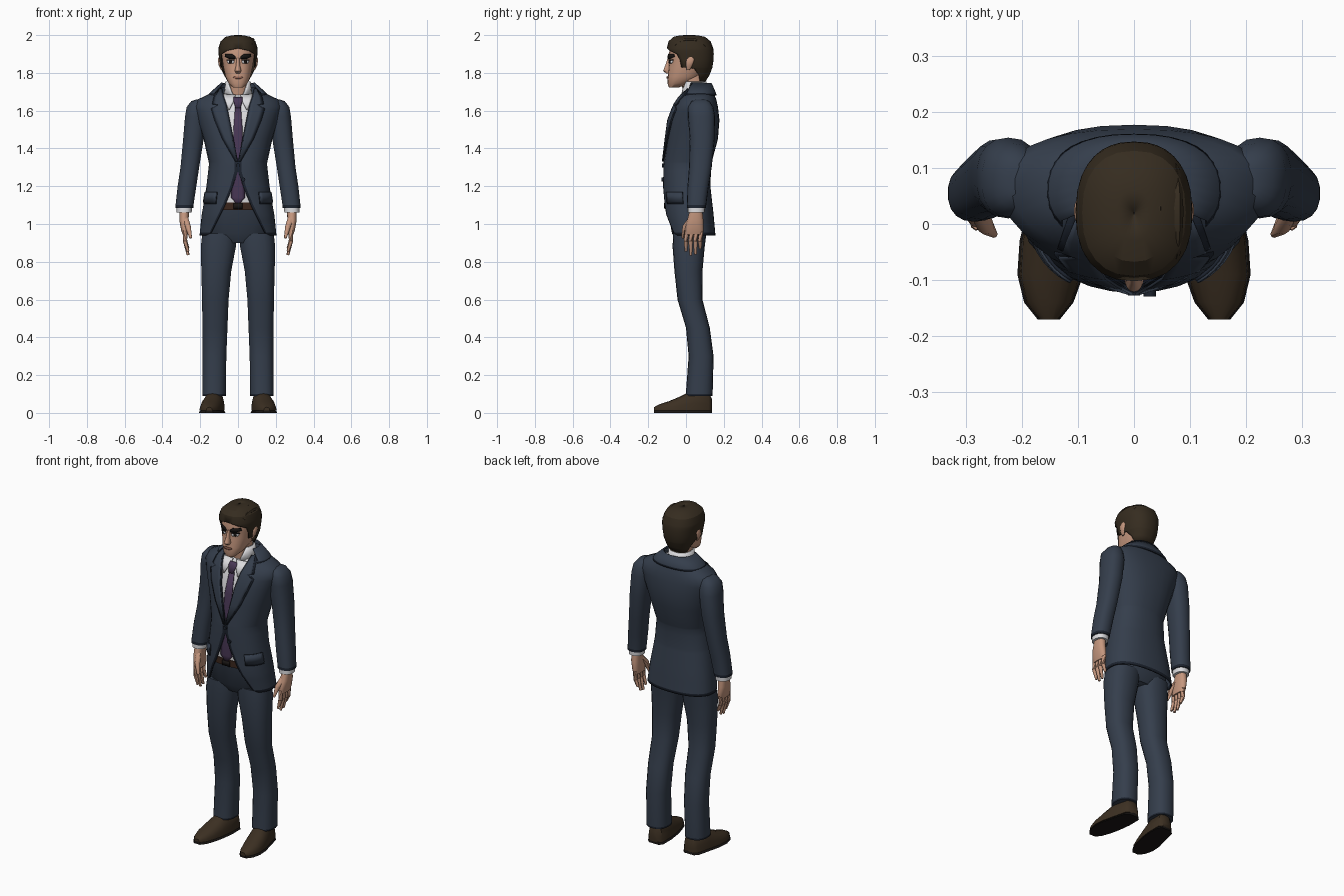
import bpy, bmesh
from math import sin, cos, pi, asin, sqrt, radians
from mathutils import Vector

if "Cube" in bpy.data.objects:
    bpy.data.objects.remove(bpy.data.objects["Cube"], do_unlink=True)


def material(name, r, g, b):
    m = bpy.data.materials.new(name)
    m.use_nodes = True
    m.diffuse_color = (r, g, b, 1)
    shader = m.node_tree.nodes["Principled BSDF"]
    shader.inputs["Base Color"].default_value = (r, g, b, 1)
    shader.inputs["Roughness"].default_value = 0.8
    return m


SUIT = material("navy suit", .035, .048, .072)
TRIM = material("dark navy trim", .012, .017, .028)
SHIRT = material("white shirt", .72, .72, .74)
TIE = material("purple tie", .065, .038, .09)
SKIN = material("skin", .56, .31, .21)
HAIR = material("brown hair", .036, .025, .014)
SHOE = material("brown shoe leather", .045, .029, .016)
BELT = material("belt leather", .045, .02, .012)
DARK = material("near black", .01, .008, .007)
LIP = material("lips", .3, .13, .09)


def grid(name, rows, mat, closed=False, mirror=False, thick=0, trim=None, angle=45):
    """Skin rows of points; closed rows become a capped loft."""
    bm = bmesh.new()
    vs = [[bm.verts.new(p) for p in row] for row in rows]
    n = len(rows[0])
    for r in range(len(rows) - 1):
        for c in range(n if closed else n - 1):
            d = (c + 1) % n
            f = bm.faces.new((vs[r][c], vs[r][d], vs[r + 1][d], vs[r + 1][c]))
            f.material_index = int(bool(trim and trim(r, c)))
    if closed:
        bm.faces.new(vs[0])
        bm.faces.new(vs[-1])
    bmesh.ops.recalc_face_normals(bm, faces=bm.faces)
    me = bpy.data.meshes.new(name)
    bm.to_mesh(me)
    bm.free()
    me.materials.append(mat)
    me.materials.append(TRIM)
    me.shade_smooth()
    me.set_sharp_from_angle(angle=radians(angle))
    ob = bpy.data.objects.new(name, me)
    bpy.context.collection.objects.link(ob)
    if mirror:
        ob.modifiers.new("Mirror", "MIRROR").merge_threshold = .0005
    if thick:
        s = ob.modifiers.new("Thickness", "SOLIDIFY")
        s.thickness, s.offset = thick, 0
    return ob


def at(table, z):
    """Interpolate a table whose first column is height."""
    for a, b in zip(table, table[1:]):
        if z <= b[0]:
            t = max(0, (z - a[0]) / (b[0] - a[0]))
            return [z] + [p + (q - p) * t for p, q in zip(a[1:], b[1:])]
    return [z] + list(table[-1][1:])


E = .85  # squareness of body sections


def power(v):
    return (1 if v > 0 else -1) * abs(v) ** E


def section(row, angles, grow=0, cx=0):
    """Section (height, half width, front y, middle y, back y); angle 0 is the front."""
    z, rx, yf, ym, yb = row
    pts = []
    for a in angles:
        depth = (ym - yf if cos(a) > 0 else yb - ym) + grow
        pts.append((cx + (rx + grow) * power(sin(a)), ym - depth * power(cos(a)), z))
    return pts


def span(a, b, n):
    return [a + (b - a) * i / n for i in range(n + 1)]


RING = span(0, 2 * pi, 18)[:-1]


def loft(name, table, mat, grow=0, **kw):
    return grid(name, [section(r, RING, grow) for r in table], mat, closed=True, **kw)


def limb(name, table, mat, side, **kw):
    """Loft through (height, x, y, half width, half depth)."""
    rows = [section((z, rx, y - ry, y, y + ry), RING, cx=side * x) for z, x, y, rx, ry in table]
    return grid(name, rows, mat, closed=True, **kw)


def tube(name, path, radii, mat, sides=8, angle=45):
    rows = []
    for i, p in enumerate(path):
        d = Vector(path[min(i + 1, len(path) - 1)]) - Vector(path[max(i - 1, 0)])
        q = d.to_track_quat("Z", "Y")
        rows.append([Vector(p) + q @ Vector((radii[i] * cos(a), radii[i] * sin(a), 0))
                     for a in span(0, 2 * pi, sides)[:-1]])
    return grid(name, rows, mat, closed=True, angle=angle)


def patch(name, rows, table, lift, mat, mirror=True, n=4):
    """Thin plate on the front of a body table; rows of (height, x from, x to)."""
    out = []
    for z, x0, x1 in rows:
        _, rx, yf, ym, yb = at(table, z)
        out.append([])
        for x in span(x0, x1, n):
            s = min(.98, abs(x) / rx) ** (1 / E)
            out[-1].append((x, ym - (ym - yf) * sqrt(1 - s * s) ** E - lift, z))
    return grid(name, out, mat, mirror=mirror, thick=.006)


# Jacket: open shell with a V above the button and a cutaway below it
TORSO = [(.94, .2, -.088, .04, .152), (1.05, .188, -.113, .03, .142), (1.2, .163, -.118, .02, .125),
         (1.32, .15, -.115, .02, .13), (1.45, .178, -.1, .04, .165), (1.55, .21, -.088, .06, .173),
         (1.62, .232, -.062, .07, .165), (1.655, .215, -.045, .07, .157), (1.69, .14, -.022, .065, .145),
         (1.72, .103, 0, .06, .132)]
OPENING = [(.94, .165), (.955, .14), (1.02, .108), (1.1, .068), (1.18, .034), (1.28, 0), (1.33, 0),
           (1.45, .03), (1.6, .06), (1.68, .084), (1.72, .092)]
rows = []
for z in sorted({r[0] for r in TORSO + OPENING}):
    row = at(TORSO, z)
    start = asin((at(OPENING, z)[1] / row[1]) ** (1 / E))
    rows.append(section(row, [start + (pi - start) * t for t in [0, .025] + span(.1, 1, 12)]))
grid("jacket", rows, SUIT, mirror=True, thick=.008, trim=lambda r, c: r == 0 or c == 0)

COLLAR = [(1.68, .15, -.03, .06, .153), (1.69, .145, -.026, .06, .152), (1.745, .083, 0, .06, .128)]
grid("jacket_collar", [section(r, span(.9 + .1 * i, pi, 12), .004) for i, r in enumerate(COLLAR)],
     SUIT, mirror=True, thick=.008, trim=lambda r, c: r == 0)

LAPEL = [(1.33, .002, .006), (1.45, .03, .075), (1.55, .05, .116), (1.61, .062, .134), (1.63, .067, .1),
         (1.635, .068, .128), (1.67, .08, .12), (1.715, .09, .1)]
patch("lapel_edge", [(z, max(0, a - .007), b + .008) for z, a, b in LAPEL], TORSO, .006, TRIM)
patch("lapel", LAPEL, TORSO, .011, SUIT)

for name, grow, low, mat in (("pocket_flap_edge", .006, 1.105, TRIM), ("pocket_flap", .01, 1.115, SUIT)):
    flap = [section(at(TORSO, z), span(.62, 1.35, 6), grow) for z in (low, 1.17)]
    grid(name, flap, mat, mirror=True, thick=.006)

for i, z in enumerate((1.31, 1.235)):
    y = at(TORSO, z)[2]
    x = i * .028
    tube("jacket_button", [(x, y, z), (x, y - .012, z)], [.011, .011], TRIM, 10)

# Shirt, tie and belt
loft("shirt", [at(TORSO, z) for z in (1.08, 1.2, 1.32, 1.45, 1.55, 1.62, 1.655, 1.69)], SHIRT, grow=-.012)
BAND = [(1.67, .076, -.025, .045, .115), (1.715, .068, -.024, .043, .108), (1.755, .063, -.015, .04, .105)]
grid("shirt_collar", [section(r, span(.2 + .35 * i, pi, 12)) for i, r in enumerate(BAND)],
     SHIRT, mirror=True, thick=.008)
patch("collar_wing", [(1.605, .045, .05), (1.65, .022, .068), (1.685, .012, .08)], TORSO, .002, SHIRT)
patch("tie", [(1.1, -.002, .002), (1.14, -.037, .037), (1.3, -.03, .03), (1.5, -.024, .024),
              (1.62, -.015, .015)], TORSO, -.005, TIE, mirror=False)
patch("tie_knot", [(1.615, -.013, .013), (1.655, -.025, .025), (1.672, -.022, .022)],
      TORSO, .004, TIE, mirror=False)
loft("belt", [at(TORSO, z) for z in (1.075, 1.115)], BELT, grow=-.008)
patch("belt_buckle", [(1.08, -.024, .024), (1.11, -.024, .024)], TORSO, -.002, DARK, mirror=False)

# Trousers
loft("trouser_seat", [(.9, .09, -.045, .02, .08), (.95, .184, -.074, .03, .11), (1.09, .176, -.1, .03, .12)], SUIT)
LEG = [(.09, .127, .07, .063, .071), (.1, .127, .07, .063, .071), (.3, .125, .08, .064, .066),
       (.45, .122, .063, .067, .063), (.6, .12, .021, .071, .066), (.75, .115, .013, .08, .074),
       (.88, .104, .014, .094, .085), (.95, .098, .02, .092, .088)]
SLEEVE = [(1.085, .284, .055, .048, .051), (1.1, .283, .056, .048, .051), (1.2, .27, .064, .05, .056),
          (1.3, .255, .076, .05, .06), (1.45, .236, .086, .055, .066), (1.57, .224, .082, .057, .072),
          (1.62, .22, .078, .052, .066), (1.65, .212, .077, .036, .048), (1.66, .205, .077, .015, .025)]
HAND = [(.945, .278, .042, .016, .045), (.97, .281, .044, .021, .05), (1.02, .286, .049, .025, .043),
        (1.08, .285, .054, .026, .032)]
EAR = [(1.815, .086, .012, .004, .008), (1.84, .093, .017, .009, .017), (1.87, .096, .023, .011, .022),
       (1.885, .094, .025, .006, .012)]
# Shoe stations: y, x, half width, height
FOOT = [(.138, .116, .028, .06), (.12, .117, .046, .1), (.04, .127, .056, .11), (-.03, .14, .06, .075),
        (-.09, .149, .055, .05), (-.14, .152, .04, .034), (-.17, .152, .016, .018)]


def shoe_part(name, side, base, grow, height, mat):
    rows = [[(side * (x + (w + grow) * power(cos(a))), y, base + (height or h) * abs(power(sin(a))))
             for a in span(0, pi, 10)] for y, x, w, h in FOOT]
    grid(name, rows, mat, closed=True)


for word, side in (("left", 1), ("right", -1)):
    limb(word + "_trouser_leg", LEG, SUIT, side, trim=lambda r, c: r == 0)
    limb(word + "_sleeve", SLEEVE, SUIT, side, trim=lambda r, c: r == 0)
    limb(word + "_shirt_cuff", [(1.06, .285, .054, .04, .045), (1.1, .283, .055, .042, .046)], SHIRT, side)
    limb(word + "_palm", HAND, SKIN, side)
    limb(word + "_ear", EAR, SKIN, side)
    shoe_part(word + "_shoe", side, .012, 0, None, SHOE)
    shoe_part(word + "_sole", side, 0, .004, .018, DARK)
    for i, finger in enumerate(("index", "middle", "ring", "little")):
        y, tip = .004 + .025 * i, (.855, .835, .84, .87)[i]
        path = [(side * .279, y, .965), (side * .28, y - .004, .91), (side * .264, y - .004, tip)]
        tube(word + "_" + finger + "_finger", path, [.014, .012, .007], SKIN)
    tube(word + "_thumb", [(side * .28, .03, 1.03), (side * .264, -.005, .985), (side * .25, -.018, .925)],
         [.017, .015, .007], SKIN)

# Head and neck
limb("neck", [(1.64, 0, .05, .058, .06), (1.71, 0, .042, .054, .06), (1.8, 0, .03, .055, .062)], SKIN, 1)
FACE = [(1.722, .026, -.09, -.07, -.04), (1.745, .05, -.098, -.045, .02), (1.78, .067, -.097, -.01, .08),
        (1.83, .078, -.093, .01, .105), (1.87, .084, -.088, .02, .12), (1.895, .086, -.094, .02, .122),
        (1.95, .078, -.075, .02, .11)]
loft("head", FACE, SKIN)
loft("nose", [(1.797, .012, -.105, -.085, -.07), (1.81, .018, -.121, -.085, -.07),
              (1.84, .011, -.11, -.08, -.07), (1.88, .008, -.096, -.08, -.07)], SKIN)
patch("eyebrow", [(1.874, .014, .04), (1.886, .014, .068), (1.899, .03, .066)], FACE, .004, DARK)
patch("eye_white", [(1.85, .026, .05), (1.858, .02, .056), (1.868, .024, .054)], FACE, .001, SHIRT)
patch("iris", [(1.85, .033, .045), (1.868, .032, .046)], FACE, .003, DARK)
patch("upper_eyelid", [(1.866, .018, .06), (1.872, .022, .058)], FACE, .003, DARK)
patch("mouth", [(1.769, -.014, .014), (1.776, -.027, .027), (1.781, -.018, .018)], FACE, .002, LIP, mirror=False)

# Hair cap: section plus hairline angle from the front, in degrees
CAP = [(1.755, .062, -.05, .03, .1, 125), (1.79, .076, -.08, .025, .122, 112), (1.825, .089, -.09, .02, .135, 98),
       (1.83, .091, -.09, .02, .137, 70), (1.87, .096, -.092, .02, .143, 66), (1.9, .1, -.095, .02, .144, 58),
       (1.918, .101, -.098, .02, .143, 30), (1.93, .101, -.099, .02, .141, 0), (1.965, .09, -.09, .02, .128, 0),
       (1.988, .064, -.066, .02, .1, 0), (1.996, .03, -.03, .02, .06, 0), (1.997, .001, .018, .02, .021, 0)]
grid("hair", [section(r[:5], span(radians(r[5]), pi, 12)) for r in CAP], HAIR, mirror=True, thick=.006, angle=30)

# Combed locks sweeping from the forehead to the nape
for i, x in enumerate((-.075, -.045, -.01, .03, .065)):
    f = sqrt(1 - (x / .12) ** 2)
    path = [(x + .012 * sin(a), .02 - .113 * f * cos(a), 1.905 + .084 * f * sin(a))
            for a in span(.4, 2.9, 8)]
    tube("hair_lock", path, [.006, .01, .011, .011, .011, .011, .01, .009, .004], HAIR, 6, 25)
